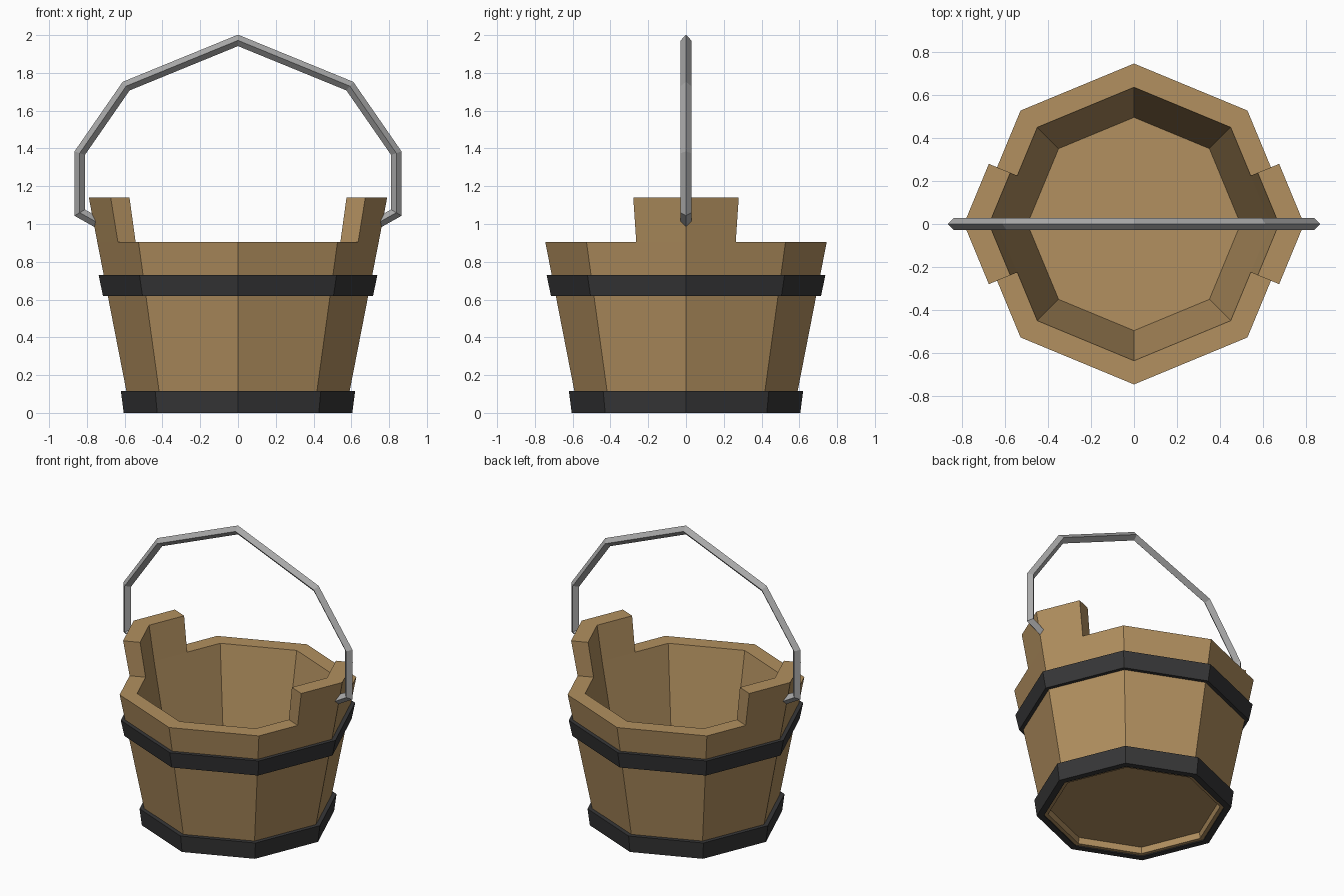
import bpy, bmesh, math
from mathutils import Vector

cube = bpy.data.objects.get("Cube")
if cube:
    bpy.data.objects.remove(cube, do_unlink=True)


def make_material(name, colour):
    mat = bpy.data.materials.new(name)
    mat.use_nodes = True
    mat.diffuse_color = (*colour, 1)
    mat.node_tree.nodes["Principled BSDF"].inputs["Base Color"].default_value = (*colour, 1)
    return mat


wood = make_material("oak wood", (0.445, 0.279, 0.116))
iron = make_material("dark iron", (0.038, 0.038, 0.039))
steel = make_material("grey steel", (0.4, 0.4, 0.4))


def finish(name, bm, mat):
    bmesh.ops.recalc_face_normals(bm, faces=bm.faces)
    mesh = bpy.data.meshes.new(name)
    bm.to_mesh(mesh)
    bm.free()
    mesh.materials.append(mat)
    obj = bpy.data.objects.new(name, mesh)
    bpy.context.collection.objects.link(obj)
    return obj


def octagon_lathe(profile, closed):
    """Sweep (radius, z) points round an octagon whose sides are split at their middles."""
    bm = bmesh.new()
    rings = []
    for i in range(16):
        a = i * math.pi / 8
        k = math.cos(math.pi / 8) if i % 2 else 1
        rings.append([bm.verts.new((r * k * math.cos(a), r * k * math.sin(a), z))
                      for r, z in profile])
    n = len(profile)
    for i in range(16):
        a, b = rings[i], rings[(i + 1) % 16]
        for j in range(n if closed else n - 1):
            m = (j + 1) % n
            bm.faces.new((a[j], b[j], b[m], a[m]))
    bmesh.ops.remove_doubles(bm, verts=bm.verts, dist=0.0001)
    return bm


# Tub: recessed underside, sloping wall, rim and inner floor
RIM = 0.905
tub = octagon_lathe([(0, 0.05), (0.53, 0.05), (0.535, 0.008), (0.57, 0.008),
                     (0.745, RIM), (0.635, RIM), (0.495, 0.13), (0, 0.13)], False)

# Ears: raise the rim either side of the handle, keeping the slope
ear_faces = []
for f in tub.faces:
    c = f.calc_center_median()
    if c.z > RIM - 0.01 and abs(c.y) < abs(c.x) * math.tan(math.pi / 8):
        ear_faces.append(f)
result = bmesh.ops.extrude_face_region(tub, geom=ear_faces)
for v in result["geom"]:
    if isinstance(v, bmesh.types.BMVert):
        v.co = (v.co.x * 1.06, v.co.y * 1.06, 1.14)
leftover = [f for f in ear_faces if f.is_valid]
if leftover:
    bmesh.ops.delete(tub, geom=leftover, context='FACES_ONLY')
finish("tub", tub, wood)

# Hoops
for name, hoop in (("lower_hoop", [(0.605, 0), (0.62, 0.115), (0.58, 0.115), (0.56, 0)]),
                   ("upper_hoop", [(0.715, 0.62), (0.738, 0.73), (0.70, 0.73), (0.68, 0.62)])):
    finish(name, octagon_lathe(hoop, True), iron)

# Handle: mitred diamond bar bent over the tub, ends sunk in the ears
half = [(0.74, 1.005), (0.838, 1.06), (0.838, 1.375), (0.592, 1.73)]
path = [Vector((x, 0, z)) for x, z in half]
path += [Vector((0, 0, 1.972))] + [Vector((-x, 0, z)) for x, z in reversed(half)]
size = 0.028
bm = bmesh.new()
rings = []
for i, p in enumerate(path):
    d1 = (p - path[i - 1]).normalized() if i else (path[1] - p).normalized()
    d2 = (path[i + 1] - p).normalized() if i < len(path) - 1 else d1
    t = (d1 + d2).normalized()
    out = Vector((t.z, 0, -t.x)) * size / t.dot(d1)
    side = Vector((0, size, 0))
    rings.append([bm.verts.new(p + o) for o in (out, side, -out, -side)])
for a, b in zip(rings, rings[1:]):
    for j in range(4):
        m = (j + 1) % 4
        bm.faces.new((a[j], a[m], b[m], b[j]))
bm.faces.new(rings[0])
bm.faces.new(rings[-1])
finish("handle", bm, steel)
